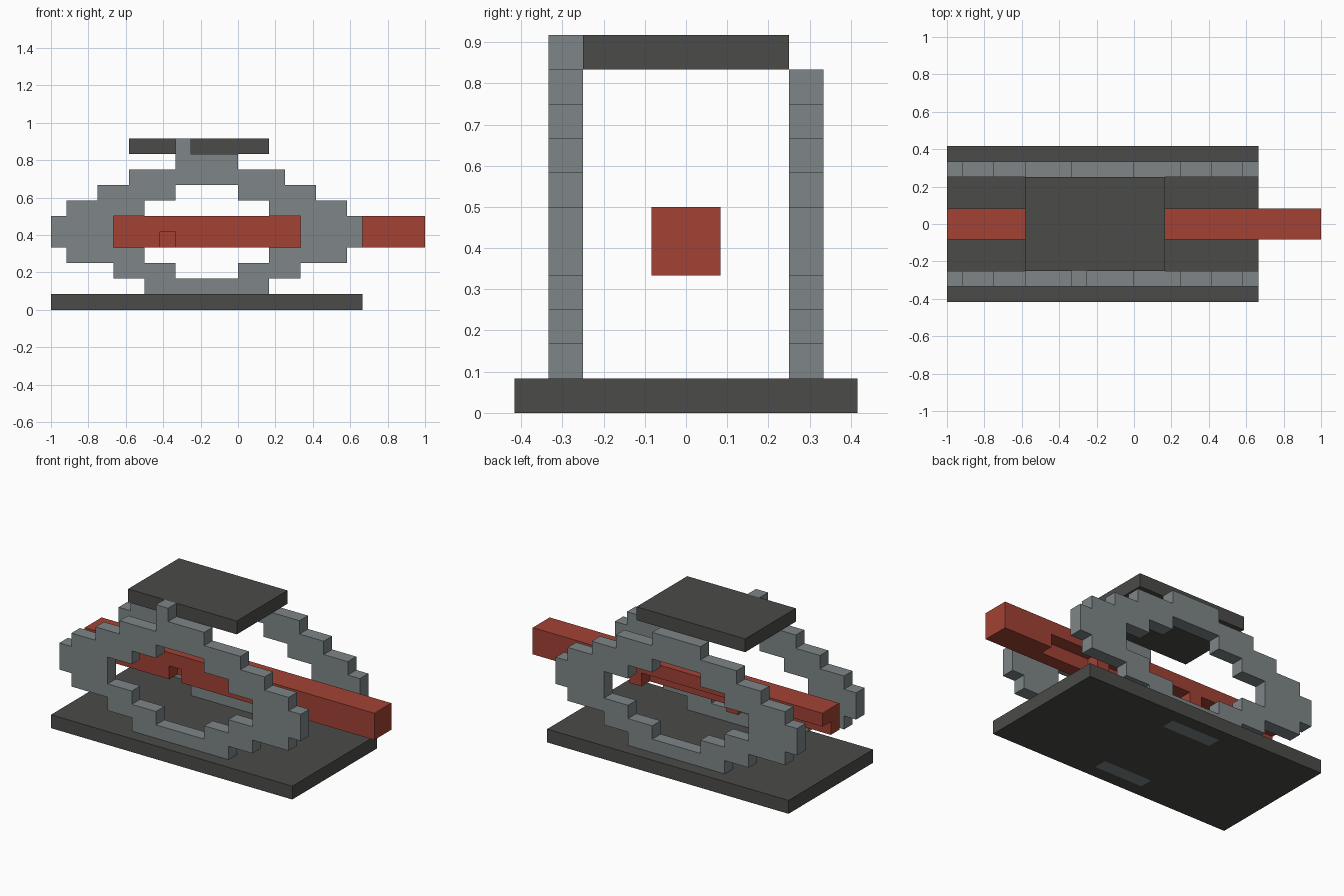
import bpy, bmesh, math
from mathutils import Vector

if "Cube" in bpy.data.objects:
    bpy.data.objects.remove(bpy.data.objects["Cube"])

U = 1 / 12  # size of one block


def material(name, rgb):
    m = bpy.data.materials.new(name)
    m.diffuse_color = (*rgb, 1)
    m.use_nodes = True
    m.node_tree.nodes["Principled BSDF"].inputs["Base Color"].default_value = m.diffuse_color
    return m


DARK = material("dark_grey", (0.07, 0.07, 0.065))
GREY = material("steel_grey", (0.21, 0.235, 0.245))
RED = material("red", (0.36, 0.055, 0.035))


def cells(x0, x1, y0, y1, z0, z1):
    return {(x, y, z) for x in range(x0, x1) for y in range(y0, y1)
            for z in range(z0, z1)}


def block_part(name, blocks, mat):
    """Outer skin of a set of unit blocks, with flat areas merged."""
    bm = bmesh.new()
    for c in blocks:
        for axis in range(3):
            for side in (0, 1):
                n = list(c)
                n[axis] += 2 * side - 1
                if tuple(n) in blocks:
                    continue
                a, b = (axis + 1) % 3, (axis + 2) % 3
                quad = []
                for i, j in ((0, 0), (1, 0), (1, 1), (0, 1)):
                    p = list(c)
                    p[axis] += side
                    p[a] += i
                    p[b] += j
                    quad.append(bm.verts.new(Vector(p) * U))
                bm.faces.new(quad if side else quad[::-1])
    bmesh.ops.remove_doubles(bm, verts=bm.verts[:], dist=1e-4)
    bmesh.ops.dissolve_limit(bm, angle_limit=math.radians(1),
                             verts=bm.verts[:], edges=bm.edges[:])
    mesh = bpy.data.meshes.new(name)
    bm.to_mesh(mesh)
    bm.free()
    mesh.materials.append(mat)
    ob = bpy.data.objects.new(name, mesh)
    bpy.context.collection.objects.link(ob)
    return ob


# Side frames: (z0, z1, x0, x1) spans; the foot is let into the base
SPANS = [(0, 1, -4, 0), (1, 2, -6, 2),
         (2, 3, -8, -4), (2, 3, 0, 4),
         (3, 4, -11, -6), (3, 4, 2, 7),
         (4, 6, -12, -8), (4, 6, 4, 8),
         (6, 7, -11, -6), (6, 7, 2, 7),
         (7, 8, -9, -4), (7, 8, 0, 5),
         (8, 9, -7, 3), (9, 10, -4, 0)]


def frame(y):
    out = set()
    for z0, z1, x0, x1 in SPANS:
        out |= cells(x0, x1, y, y + 1, z0, z1)
    return out


front, back = frame(-4), frame(3)
front |= cells(-4, -3, -4, -3, 10, 11)  # stud on the front frame
block_part("front_side_frame", front, GREY)
block_part("back_side_frame", back, GREY)

# Base slab, with pockets for the frame feet
block_part("base_plate", cells(-12, 8, -5, 5, 0, 1) - front - back, DARK)

# Top plate between the frames
block_part("top_plate", cells(-7, 2, -3, 3, 10, 11), DARK)

# Long bar: full upper half, front lower rail with a notch, stubs behind
bar = cells(-12, 12, -1, 1, 5, 6)
bar |= cells(-12, 12, -1, 0, 4, 5) - cells(-5, -4, -1, 0, 4, 5)
for x0, x1 in ((-5, -4), (3, 4), (8, 12)):
    bar |= cells(x0, x1, 0, 1, 4, 5)
block_part("long_bar", bar, RED)
